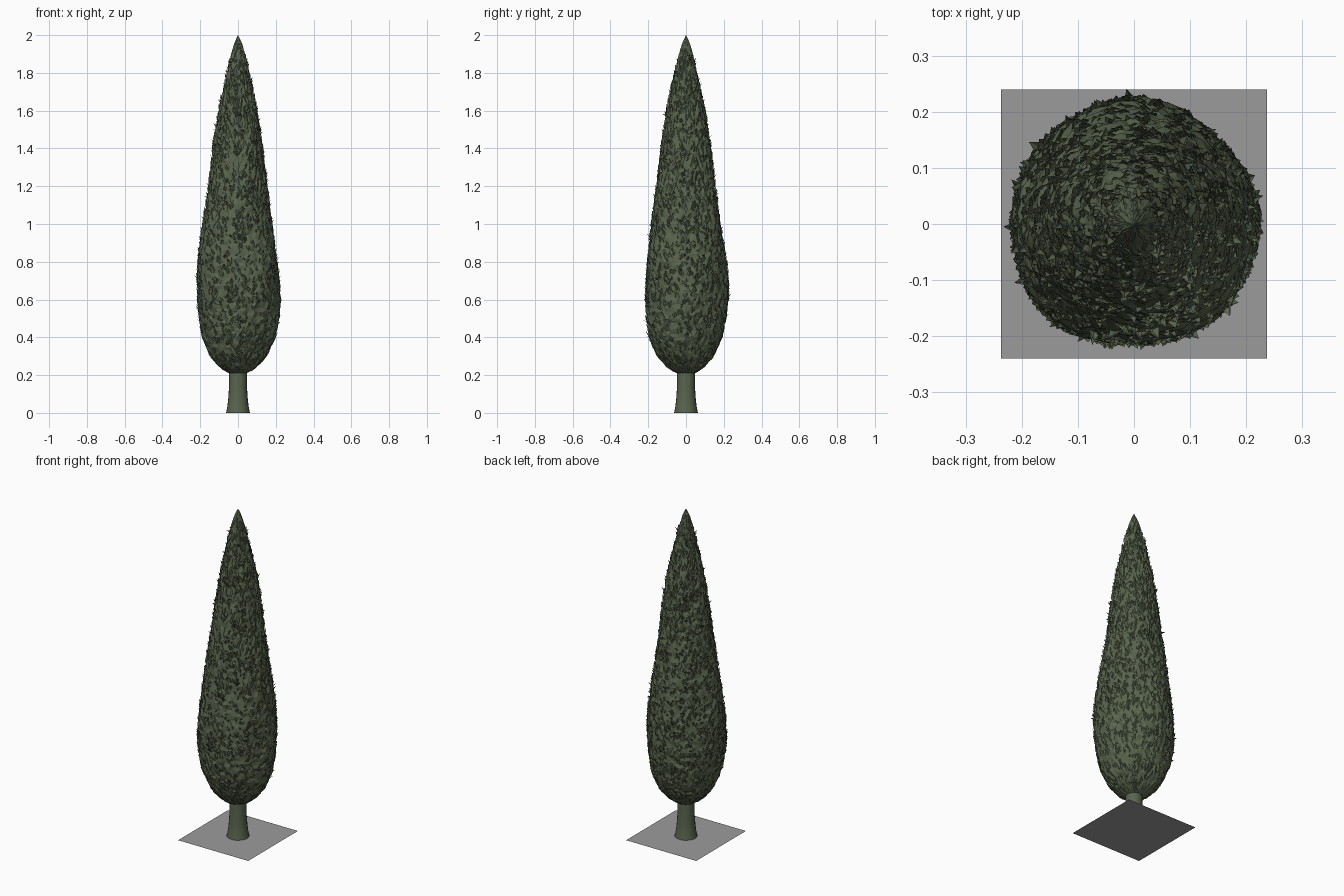
import bpy, bmesh, math, random
from mathutils import Vector

if "Cube" in bpy.data.objects:
    bpy.data.objects.remove(bpy.data.objects["Cube"])

random.seed(7)


def material(name, rgb):
    m = bpy.data.materials.new(name)
    m.diffuse_color = (*rgb, 1)
    m.use_nodes = True
    m.node_tree.nodes["Principled BSDF"].inputs["Base Color"].default_value = m.diffuse_color
    return m


GREEN = material("cypress green", (0.100, 0.127, 0.074))
GREY = material("base grey", (0.33, 0.33, 0.33))


def finish(bm, name, mat, smooth=False):
    me = bpy.data.meshes.new(name)
    bm.to_mesh(me)
    bm.free()
    ob = bpy.data.objects.new(name, me)
    bpy.context.collection.objects.link(ob)
    me.materials.append(mat)
    for p in me.polygons:
        p.use_smooth = smooth
    return ob


def bridge(bm, a, b):
    n = len(a)
    for i in range(n):
        j = (i + 1) % n
        bm.faces.new((a[i], a[j], b[j], b[i]))


# Foliage outline: (height, radius)
PROFILE = [(0.21, 0.045), (0.225, 0.075), (0.25, 0.105), (0.30, 0.148), (0.40, 0.192),
           (0.50, 0.210), (0.60, 0.218), (0.70, 0.216), (0.80, 0.208), (1.0, 0.181),
           (1.2, 0.153), (1.4, 0.131), (1.6, 0.101), (1.8, 0.059), (1.9, 0.036),
           (1.96, 0.019), (2.0, 0.0)]


def radius(z):
    for (z0, r0), (z1, r1) in zip(PROFILE, PROFILE[1:]):
        if z <= z1:
            return r0 + (r1 - r0) * max(0, z - z0) / (z1 - z0)
    return 0.0


def lump(a, z):
    # gentle uneven swelling around the crown
    return 1 + 0.018 * math.sin(3 * a + 4 * z) + 0.015 * math.sin(5 * a - 9 * z)


def on_crown(a, z, out=0.0):
    r = radius(z) * lump(a, z) + out
    return Vector((r * math.cos(a), r * math.sin(a), z))


# Crown: rough lathed body
bm = bmesh.new()
SEG, ROWS = 64, 84
prev = None
for k in range(ROWS):
    t = k / ROWS
    z = 0.21 + 1.785 * (t ** 1.15)
    amp = min(0.006, radius(z) * 0.06)
    ring = []
    for i in range(SEG):
        a = (i + 0.5 * (k % 2)) * math.tau / SEG
        zz = z + (random.uniform(-0.005, 0.005) if k else 0)
        ring.append(bm.verts.new(on_crown(a, zz, random.uniform(-amp, amp))))
    if prev:
        bridge(bm, prev, ring)
    else:
        bm.faces.new(ring[::-1])
    prev = ring
tip = bm.verts.new((0, 0, 2.0))
for i in range(SEG):
    bm.faces.new((prev[i], prev[(i + 1) % SEG], tip))
bmesh.ops.triangulate(bm, faces=bm.faces[:])
finish(bm, "foliage_crown", GREEN)

# Leaf tufts: small pointed scales lifting off the crown
bm = bmesh.new()
count = 0
while count < 2600:
    z = random.uniform(0.225, 1.88)
    if random.random() > radius(z) / 0.22:
        continue
    count += 1
    a = random.uniform(0, math.tau)
    r = radius(z)
    da = random.uniform(0.007, 0.014) / max(r, 0.03)
    h = random.uniform(0.018, 0.045)
    lift = random.uniform(0.003, 0.010) + (0.010 if random.random() < 0.06 else 0)
    low = bm.verts.new(on_crown(a, z - h * 0.5, -0.002))
    left = bm.verts.new(on_crown(a - da, z, -0.001))
    right = bm.verts.new(on_crown(a + da, z, -0.001))
    # tips slant upward and a little outward
    top = bm.verts.new(on_crown(a + random.uniform(-da, da), z, lift)
                       + Vector((0, 0, h * 0.5)))
    mid = bm.verts.new(on_crown(a, z, 0.004))
    for f in ((low, right, mid), (low, mid, left), (left, mid, top), (mid, right, top)):
        bm.faces.new(f)
finish(bm, "leaf_tufts", GREEN)

# Trunk: flared at the foot
bm = bmesh.new()
prev = None
for z, r in [(0, 0.063), (0.03, 0.057), (0.07, 0.052), (0.13, 0.048), (0.28, 0.046)]:
    ring = [bm.verts.new((r * math.cos(i * math.tau / 20), r * math.sin(i * math.tau / 20), z))
            for i in range(20)]
    if prev:
        bridge(bm, prev, ring)
    prev = ring
finish(bm, "trunk", GREEN, True)

# Flat square base card under the tree
bm = bmesh.new()
bm.faces.new([bm.verts.new((x * 0.237, y * 0.24, 0))
              for x, y in ((-1, -1), (1, -1), (1, 1), (-1, 1))])
finish(bm, "base_card", GREY)
